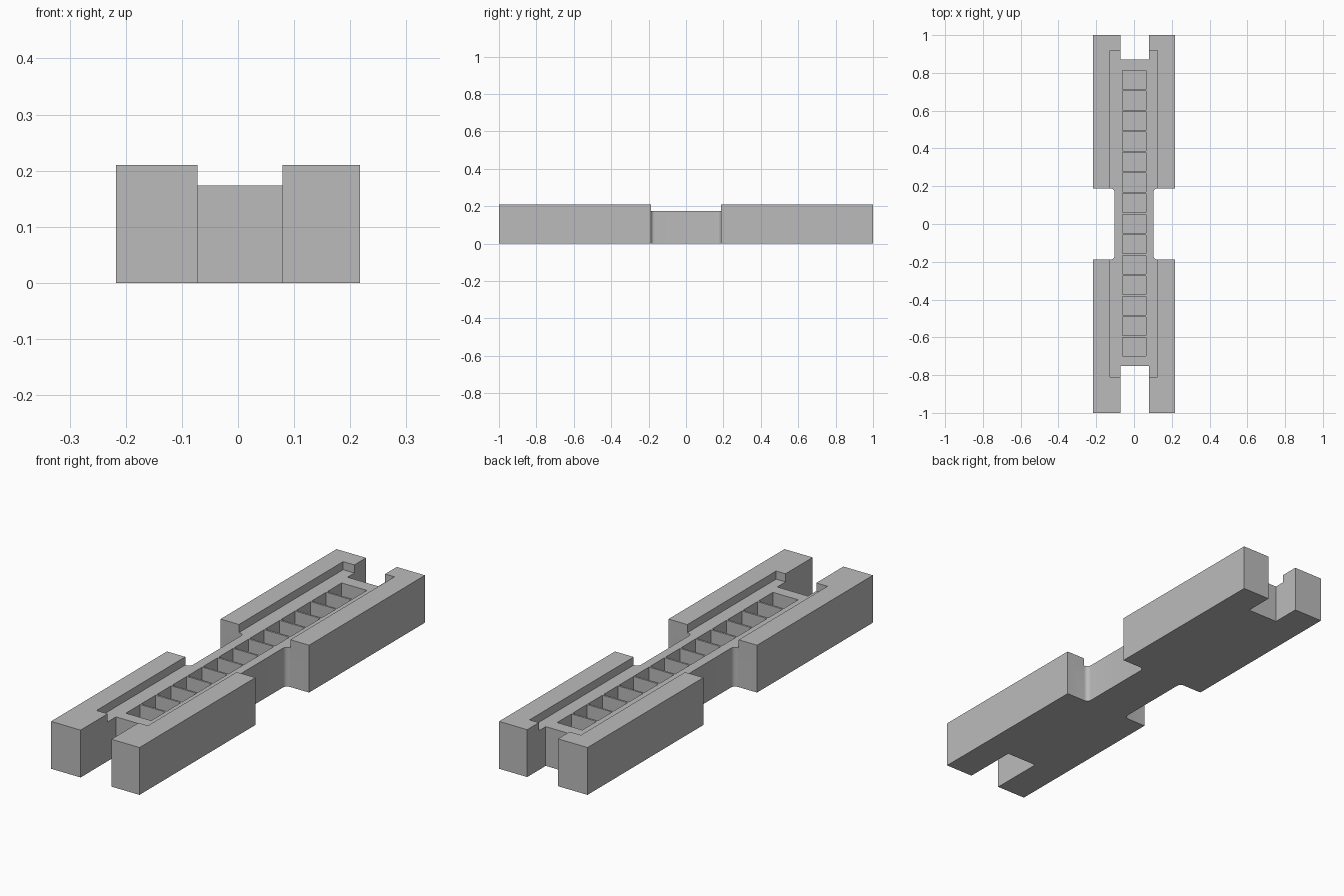
import bpy, bmesh, math

cube = bpy.data.objects.get("Cube")
if cube:
    bpy.data.objects.remove(cube, do_unlink=True)

HALF_W, HEIGHT, FLOOR = 0.217, 0.21, 0.174
WAIST_W, WAIST_Y, FILLET = 0.103, 0.188, 0.02
SLOT_L, SLOT_R = -0.072, 0.079
SLOT_FRONT, SLOT_BACK = -0.752, 0.87

grey = bpy.data.materials.new("plain grey")
grey.use_nodes = True
colour = (0.5, 0.5, 0.5, 1)
grey.diffuse_color = colour
grey.node_tree.nodes["Principled BSDF"].inputs["Base Color"].default_value = colour


def make_object(name, bm):
    bmesh.ops.recalc_face_normals(bm, faces=bm.faces)
    mesh = bpy.data.meshes.new(name)
    bm.to_mesh(mesh)
    bm.free()
    mesh.materials.append(grey)
    obj = bpy.data.objects.new(name, mesh)
    bpy.context.collection.objects.link(obj)
    return obj


def add_box(bm, low, high):
    verts = bmesh.ops.create_cube(bm, size=1)["verts"]
    for v in verts:
        v.co = [(a + b) / 2 + c * (b - a) for a, b, c in zip(low, high, v.co)]


def waist_side(side):
    """Inner edge of the waist on one side, front to back, with rounded corners."""
    points = []
    for end in (-1, 1):
        arc = []
        for i in range(7):
            a = math.pi / 2 * i / 6
            arc.append((side * (WAIST_W + FILLET * (1 - math.sin(a))),
                        end * (WAIST_Y - FILLET * (1 - math.cos(a)))))
        points += arc if end == -1 else arc[::-1]
    return points


def side_outline(side):
    return ([(side * HALF_W, -1), (side * HALF_W, -WAIST_Y)] + waist_side(side)
            + [(side * HALF_W, WAIST_Y), (side * HALF_W, 1)])


# Body: one plan outline with end slots and a narrow waist, extruded upward
outline = side_outline(1)
outline += [(SLOT_R, 1), (SLOT_R, SLOT_BACK), (SLOT_L, SLOT_BACK), (SLOT_L, 1)]
outline += side_outline(-1)[::-1]
outline += [(SLOT_L, -1), (SLOT_L, SLOT_FRONT), (SLOT_R, SLOT_FRONT), (SLOT_R, -1)]
bm = bmesh.new()
base = bm.faces.new([bm.verts.new((x, y, 0)) for x, y in outline])
top = bmesh.ops.extrude_face_region(bm, geom=[base])["geom"]
bmesh.ops.translate(bm, vec=(0, 0, HEIGHT),
                    verts=[g for g in top if isinstance(g, bmesh.types.BMVert)])
body = make_object("tray_body", bm)

# Shallow channel along the top
bm = bmesh.new()
add_box(bm, (-0.127, -0.81, FLOOR), (0.125, 0.918, 0.3))
channel = make_object("channel_cutter", bm)

# Row of pockets separated by thin dividers
COUNT, PITCH, LENGTH = 14, 0.1086, 0.1
bm = bmesh.new()
for i in range(COUNT):
    y = -0.7 + i * PITCH
    add_box(bm, (-0.06, y, 0.03), (0.064, y + LENGTH, 0.3))
pockets = make_object("pocket_cutter", bm)

bpy.context.view_layer.objects.active = body
for cutter in (channel, pockets):
    cutter.hide_render = True
    mod = body.modifiers.new(cutter.name, "BOOLEAN")
    mod.operation = "DIFFERENCE"
    mod.solver = "EXACT"
    mod.object = cutter
    bpy.ops.object.modifier_apply(modifier=mod.name)
    bpy.data.objects.remove(cutter, do_unlink=True)

# Smooth only the rounded waist corners
body.select_set(True)
bpy.ops.object.shade_smooth_by_angle(angle=math.radians(30))
